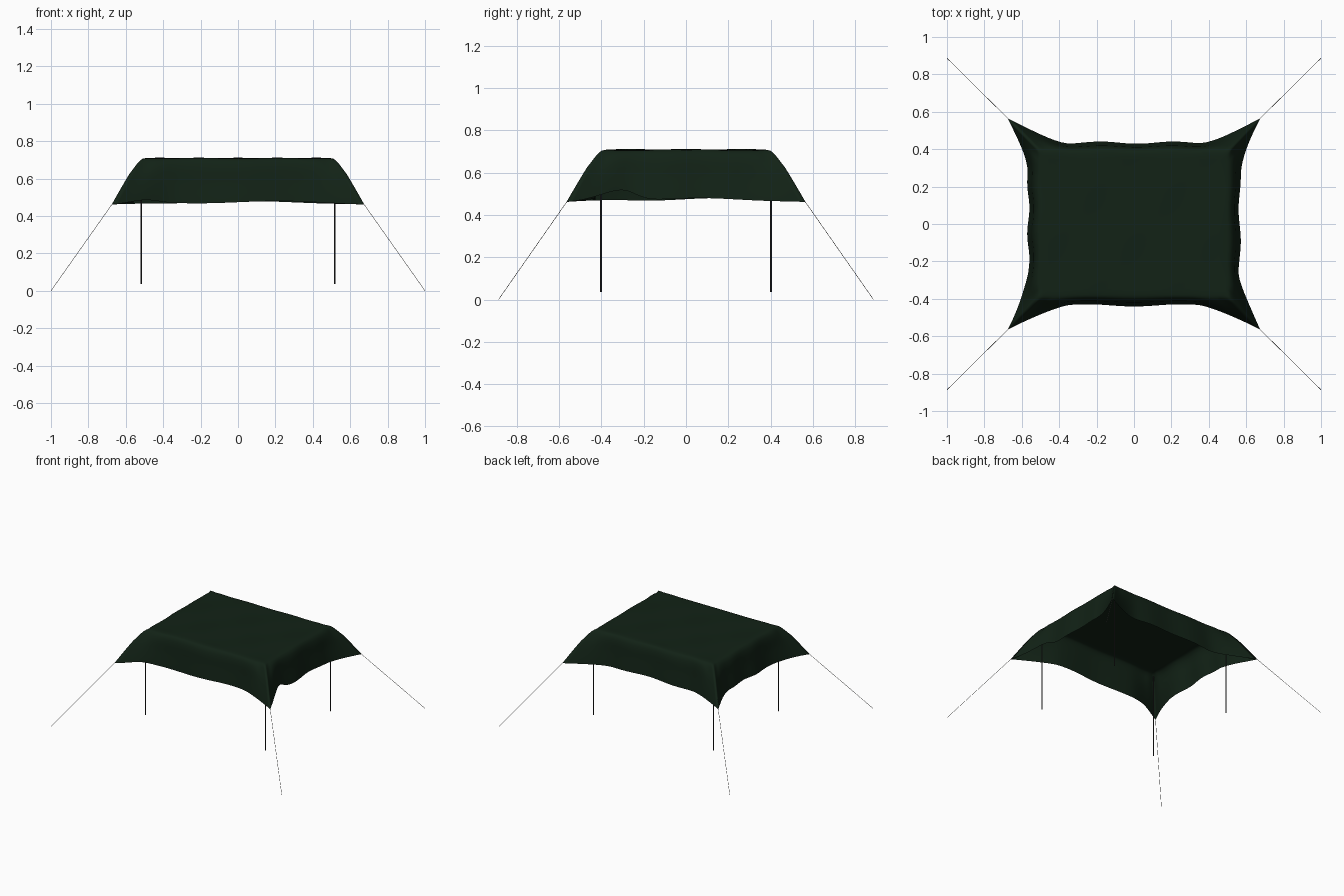
import bpy, bmesh, math
from mathutils import Vector

if "Cube" in bpy.data.objects:
    bpy.data.objects.remove(bpy.data.objects["Cube"])


def material(name, rgb):
    m = bpy.data.materials.new(name)
    m.diffuse_color = (*rgb, 1)
    m.use_nodes = True
    m.node_tree.nodes["Principled BSDF"].inputs["Base Color"].default_value = m.diffuse_color
    return m


GREEN = material("dark_green_cloth", (0.006, 0.016, 0.008))
DARK = material("dark_metal", (0.03, 0.03, 0.03))
ROPE = material("grey_rope", (0.18, 0.18, 0.17))


def rod(name, a, b, r, sides, mat):
    a, b = Vector(a), Vector(b)
    d = b - a
    bpy.ops.mesh.primitive_cylinder_add(vertices=sides, radius=r, depth=d.length,
                                        location=(a + b) / 2,
                                        rotation=d.to_track_quat('Z', 'Y').to_euler())
    o = bpy.context.object
    o.name = name
    o.data.materials.append(mat)
    bpy.ops.object.shade_smooth_by_angle()


def bump(s, centre, width):
    return math.exp(-((s - centre) / width) ** 2)


def mix(table, t):
    # linear lookup in an evenly spaced list
    x = t * (len(table) - 1)
    i = min(int(x), len(table) - 2)
    return table[i] + (table[i + 1] - table[i]) * (x - i)


# Each side: along direction, outward direction, half length, half depth,
# hem length, hem depth, corner pull along / outward
LONG = (0.49, 0.375, 0.56, 0.435, 0.115, 0.13)
SHORT = (0.375, 0.49, 0.435, 0.565, 0.13, 0.11)
SIDES = [((1, 0), (0, -1), LONG), ((0, 1), (1, 0), SHORT),
         ((-1, 0), (0, 1), LONG), ((0, -1), (-1, 0), SHORT)]
N, TOP_RINGS, ROWS = 40, 14, 18

# Skirt profiles: outward fraction and drop fraction, mid side and corner
MID_F, MID_G = [0, .3, .52, .66, .72, .77, .85, .93, 1], [0, .02, .1, .24, .39, .54, .7, .85, 1]
COR_F, COR_G = [0, .13, .24, .36, .49, .62, .75, .88, 1], [0, .015, .09, .21, .34, .5, .67, .84, 1]


def top_z(x, y):
    return 0.709 + 0.003 * math.cos(x * 15) * math.cos(y * 12)


def perimeter():
    """Plateau edge point, hem point and corner weight around the canopy."""
    for i, (d, n, (a, b, ha, hb, pa, pb)) in enumerate(SIDES):
        d, n = Vector(d), Vector(n)
        for k in range(N):
            s = -1 + 2 * k / N
            s = math.sin(s * math.pi / 2) * 0.4 + s * 0.6
            c = max(0, (abs(s) - 0.6) / 0.4) ** 1.8
            sg = 1 if s > 0 else -1
            edge = d * (s * a) + n * b
            wave = 0.006 * math.cos(s * (7 + i) + i * 1.7) * (1 - c)
            hem = d * (s * ha + sg * pa * c) + n * (hb + pb * c + wave)
            z = 0.474 - 0.012 * c + 0.006 * math.sin(s * 4 + i) * (1 - c)
            # lifted hem beside two of the corners
            if i == 1:
                z += 0.055 * bump(s, -0.72, 0.22) * (1 - c)
            if i == 0:
                z += 0.025 * bump(s, -0.85, 0.12) * (1 - c)
            yield edge, hem, z, c


# Canopy: flat top rings followed by a flared skirt
bm = bmesh.new()
pts = list(perimeter())
centre = bm.verts.new((0, 0, top_z(0, 0)))
rings = []
for r in range(1, TOP_RINGS + 1):
    f = r / TOP_RINGS
    rings.append([bm.verts.new((e.x * f, e.y * f, top_z(e.x * f, e.y * f)))
                  for e, h, z, c in pts])
for r in range(1, ROWS + 1):
    t = r / ROWS
    ring = []
    for e, h, z, c in pts:
        w = min(1, c * 1.6)
        f = mix(MID_F, t) * (1 - w) + mix(COR_F, t) * w
        g = mix(MID_G, t) * (1 - w) + mix(COR_G, t) * w
        p = e.lerp(h, f)
        z0 = top_z(e.x, e.y)
        ring.append(bm.verts.new((p.x, p.y, z0 + (z - z0) * g)))
    rings.append(ring)
M = len(pts)
for j in range(M):
    k = (j + 1) % M
    bm.faces.new((centre, rings[0][j], rings[0][k]))
    for a, b in zip(rings, rings[1:]):
        bm.faces.new((a[j], b[j], b[k], a[k]))
bm.normal_update()
for f in bm.faces:
    f.smooth = True
me = bpy.data.meshes.new("canopy")
bm.to_mesh(me)
bm.free()
canopy = bpy.data.objects.new("canopy", me)
bpy.context.collection.objects.link(canopy)
me.materials.append(GREEN)

# Poles and guy ropes at the four corners
for sx, nx in ((-1, "left"), (1, "right")):
    for sy, ny in ((-1, "front"), (1, "back")):
        rod(f"{ny}_{nx}_pole", (sx * 0.518, sy * 0.402, 0.037),
            (sx * 0.518, sy * 0.402, 0.69), 0.0038, 12, DARK)
        rod(f"{ny}_{nx}_rope", (sx * 0.672, sy * 0.562, 0.465),
            (sx * 0.9995, sy * 0.886, 0.001), 0.0013, 6, ROPE)
